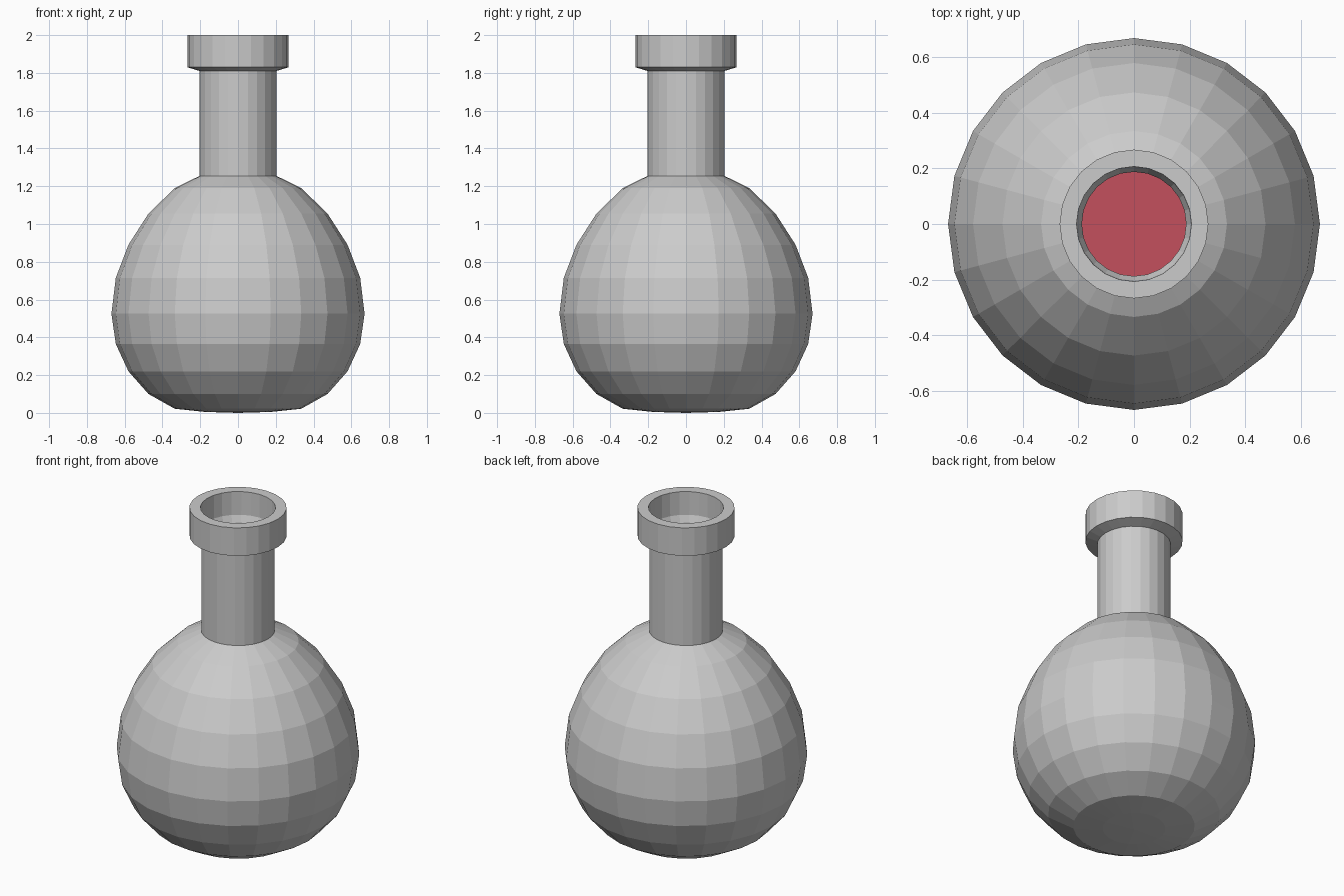
import bpy, bmesh
from math import cos, sin, pi

if "Cube" in bpy.data.objects:
    bpy.data.objects.remove(bpy.data.objects["Cube"])

SIDES = 24


def lathe(name, profile):
    """Revolve (radius, z) points, listed from bottom outside upwards."""
    bm = bmesh.new()
    rings = []
    for r, z in profile:
        if r == 0:
            rings.append([bm.verts.new((0, 0, z))] * SIDES)
        else:
            rings.append([bm.verts.new((r * cos(2 * pi * i / SIDES),
                                        r * sin(2 * pi * i / SIDES), z))
                          for i in range(SIDES)])
    for a, b in zip(rings, rings[1:]):
        for i in range(SIDES):
            j = (i + 1) % SIDES
            corners = list(dict.fromkeys((a[i], a[j], b[j], b[i])))
            bm.faces.new(corners)
    mesh = bpy.data.meshes.new(name)
    bm.to_mesh(mesh)
    bm.free()
    obj = bpy.data.objects.new(name, mesh)
    bpy.context.collection.objects.link(obj)
    return obj


# Round faceted body with flattened base
lower = [(0, 0), (0.173, 0.005), (0.335, 0.022), (0.474, 0.1),
         (0.58, 0.22), (0.647, 0.365), (0.67, 0.525), (0.647, 0.715)]
lathe("flask_body", lower + [(0.58, 0.89), (0.474, 1.055),
                             (0.335, 1.19), (0.203, 1.255)])

# Neck and lip, turning over the rim and down the inside
lathe("neck_and_lip", [(0.203, 1.255), (0.203, 1.81), (0.268, 1.83),
                       (0.268, 2.0), (0.207, 2.0), (0.205, 1.86),
                       (0.188, 1.82), (0.188, 1.255)])

# Red liquid filling the lower half of the body
liquid = lathe("liquid", [(0, 0.02)] + [(r * 0.96, 0.02 + z * 0.96)
                                        for r, z in lower[1:]] + [(0, 0.706)])
red = bpy.data.materials.new("red_liquid")
red.diffuse_color = (0.55, 0.08, 0.11, 1)
red.use_nodes = True
red.node_tree.nodes["Principled BSDF"].inputs["Base Color"].default_value = red.diffuse_color
liquid.data.materials.append(red)
